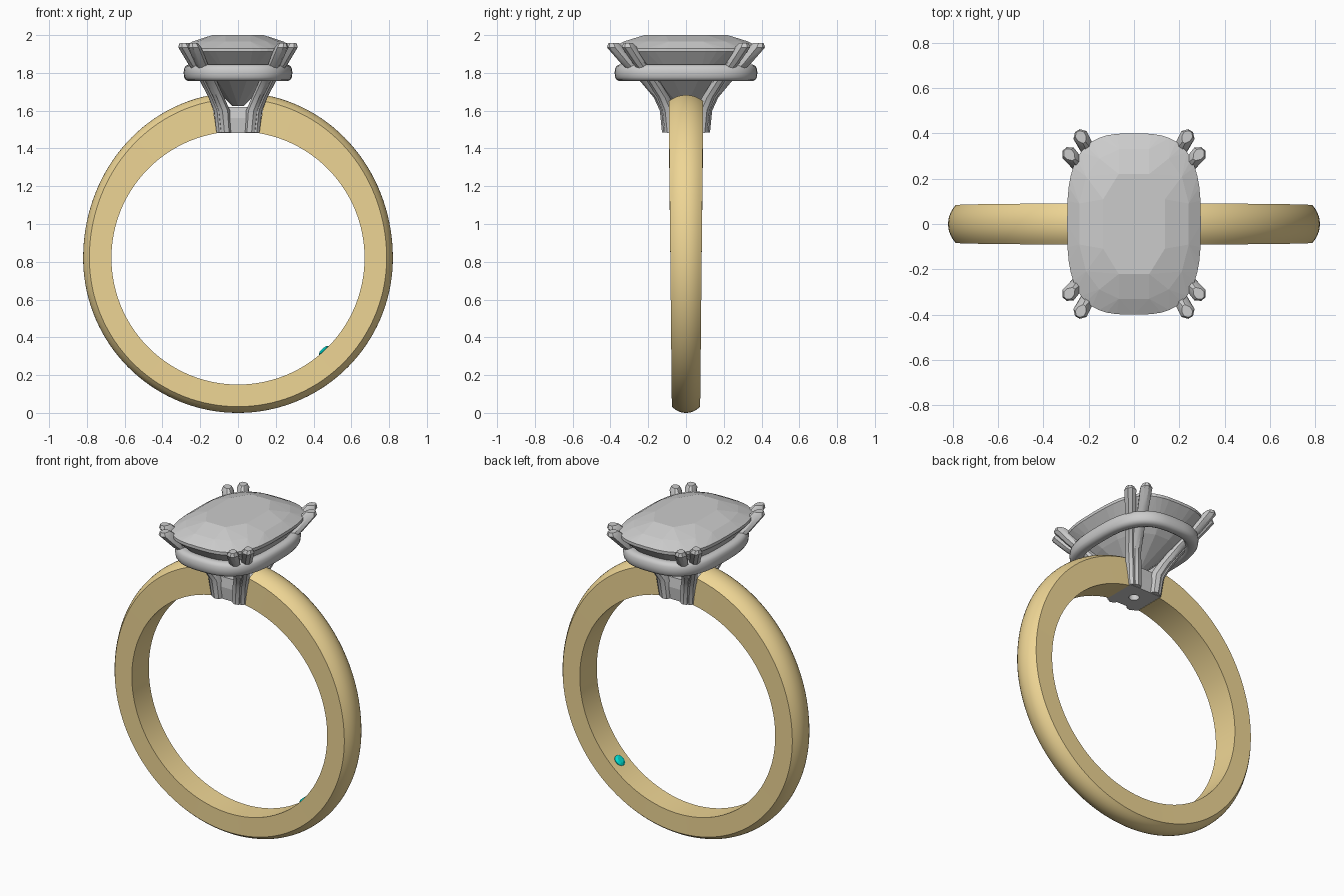
import bpy, bmesh
from math import sin, cos, pi, radians, copysign, atan2
from mathutils import Vector

if "Cube" in bpy.data.objects:
    bpy.data.objects.remove(bpy.data.objects["Cube"])

CZ = 0.82          # centre height of the finger hole
R_IN = 0.67


def material(name, col):
    m = bpy.data.materials.new(name)
    m.diffuse_color = (*col, 1)
    m.use_nodes = True
    m.node_tree.nodes["Principled BSDF"].inputs["Base Color"].default_value = m.diffuse_color
    return m


gold = material("yellow_gold", (0.86, 0.67, 0.30))
teal = material("teal_stone", (0.0, 0.72, 0.64))


def finish(bm, name, mat=None, smooth=None):
    bmesh.ops.recalc_face_normals(bm, faces=bm.faces)
    me = bpy.data.meshes.new(name)
    bm.to_mesh(me)
    bm.free()
    ob = bpy.data.objects.new(name, me)
    bpy.context.collection.objects.link(ob)
    if mat:
        me.materials.append(mat)
    if smooth:
        bpy.ops.object.select_all(action='DESELECT')
        ob.select_set(True)
        bpy.context.view_layer.objects.active = ob
        bpy.ops.object.shade_smooth_by_angle(angle=radians(smooth))
    return ob


def loft(bm, rings, closed=False):
    """Skin a list of equal point loops; cap the ends unless closed."""
    vs = [[bm.verts.new(p) for p in r] for r in rings]
    n = len(vs[0])
    for i in range(len(vs) - (0 if closed else 1)):
        a, b = vs[i], vs[(i + 1) % len(vs)]
        for j in range(n):
            k = (j + 1) % n
            bm.faces.new((a[j], a[k], b[k], b[j]))
    if not closed:
        bm.faces.new(vs[0])
        bm.faces.new(vs[-1])


def oval(a, b, t, n=3.0):
    """Point on a cushion-shaped outline."""
    c, s = cos(t), sin(t)
    return (a * copysign(abs(c) ** (2 / n), c), b * copysign(abs(s) ** (2 / n), s))


# band: open at the top for the setting, thicker and wider towards it
bm = bmesh.new()
rings = []
N = 128
for i in range(N + 1):
    t = radians(9.5 + 341 * i / N)
    up = max(0, cos(t)) ** 2
    r_out = 0.82 + 0.056 * up
    w = 0.083 + 0.008 * cos(t)
    prof = [(-w, R_IN), (w, R_IN)]
    for k in range(11):
        u = 1 - 2 * k / 10
        prof.append((w * u, r_out - 0.033 * abs(u) ** 2.2))
    rings.append([(r * sin(t), y, CZ + r * cos(t)) for y, r in prof])
loft(bm, rings)
finish(bm, "band", gold, 30)

# centre stone: convex faceted cushion cut
bm = bmesh.new()
tiers = [(0.295, 0.40, 1.93, 48, 0), (0.295, 0.40, 1.912, 48, 0),
         (0.245, 0.335, 1.966, 16, 0.5), (0.145, 0.235, 2.0, 8, 0.5),
         (0.18, 0.25, 1.765, 16, 0.5), (0.03, 0.04, 1.625, 8, 0)]
for a, b, z, n, off in tiers:
    e = 3.0 if n > 16 else 2.5
    for i in range(n):
        bm.verts.new((*oval(a, b, 2 * pi * (i + off) / n, e), z))
bmesh.ops.convex_hull(bm, input=bm.verts)
bmesh.ops.dissolve_limit(bm, angle_limit=0.01, verts=bm.verts, edges=bm.edges)
finish(bm, "centre_stone")

# gallery rail under the stone
bm = bmesh.new()
rings = []
for i in range(72):
    t = 2 * pi * i / 72
    ring = []
    for k in range(14):
        p = 2 * pi * k / 14
        o, h = oval(0.036, 0.044, p, 2.6)
        ring.append((*oval(0.252 + o, 0.342 + o, t, 2.8), 1.8 + h))
    rings.append(ring)
loft(bm, rings, closed=True)
finish(bm, "gallery_rail", smooth=40)

# double claws: four mirrored pairs, each running from the seat to a tip
paths = {
    "long_claw": [(0.066, 0.098, 1.485, .8), (0.076, 0.106, 1.60, .9), (0.105, 0.14, 1.67, .85),
                  (0.146, 0.215, 1.76, .85), (0.195, 0.312, 1.85, .9),
                  (0.232, 0.382, 1.935, 1.0), (0.236, 0.388, 1.957, .65)],
    "side_claw": [(0.088, 0.085, 1.485, .8), (0.098, 0.094, 1.60, .9), (0.128, 0.123, 1.67, .85),
                  (0.174, 0.18, 1.76, .85), (0.235, 0.25, 1.85, .9),
                  (0.283, 0.305, 1.935, 1.0), (0.288, 0.309, 1.957, .65)],
}
section = [(-0.052, -0.010), (-0.02, -0.032), (0.012, -0.034), (0.035, -0.012),
           (0.035, 0.012), (0.012, 0.034), (-0.02, 0.032), (-0.052, 0.010)]
for name, path in paths.items():
    ang = atan2(path[-2][1] - path[0][1], path[-2][0] - path[0][0])
    ca, sa = cos(ang), sin(ang)
    for sx, xn in ((1, "right"), (-1, "left")):
        for sy, yn in ((1, "back"), (-1, "front")):
            bm = bmesh.new()
            loft(bm, [[(sx * (x + s * (u * ca - v * sa)), sy * (y + s * (u * sa + v * ca)), z)
                       for u, v in section] for x, y, z, s in path])
            finish(bm, f"{name}_{yn}_{xn}", smooth=35)

# seat block between the band ends, with a drilled hole
bm = bmesh.new()
loft(bm, [[(sx * a, sy * b, z) for sx, sy in ((1, 1), (-1, 1), (-1, -1), (1, -1))]
          for a, b, z in ((0.112, 0.10, 1.483), (0.118, 0.108, 1.56), (0.105, 0.10, 1.62))])
seat = finish(bm, "seat")
bpy.ops.mesh.primitive_cylinder_add(vertices=32, radius=0.03, depth=0.4, location=(0, 0, 1.55))
cutter = bpy.context.object
cutter.name = "hole_cutter"
cutter.hide_render = True
cutter.hide_set(True)
cut = seat.modifiers.new("hole", 'BOOLEAN')
cut.operation = 'DIFFERENCE'
cut.object = cutter
cut.solver = 'EXACT'

# small hidden stone set inside the band
bm = bmesh.new()
for r, d, n in ((0.034, -0.004, 20), (0.034, 0.003, 20), (0.02, 0.012, 8), (0.004, -0.03, 6)):
    for i in range(n):
        t = 2 * pi * i / n
        bm.verts.new((r * cos(t), r * sin(t), d))
bmesh.ops.convex_hull(bm, input=bm.verts)
stone = finish(bm, "inner_stone", teal)
out = Vector((0.68, 0, -0.733)).normalized()
stone.location = Vector((0, 0, CZ)) + out * (R_IN - 0.001)
stone.rotation_euler = (-out).to_track_quat('Z', 'Y').to_euler()
